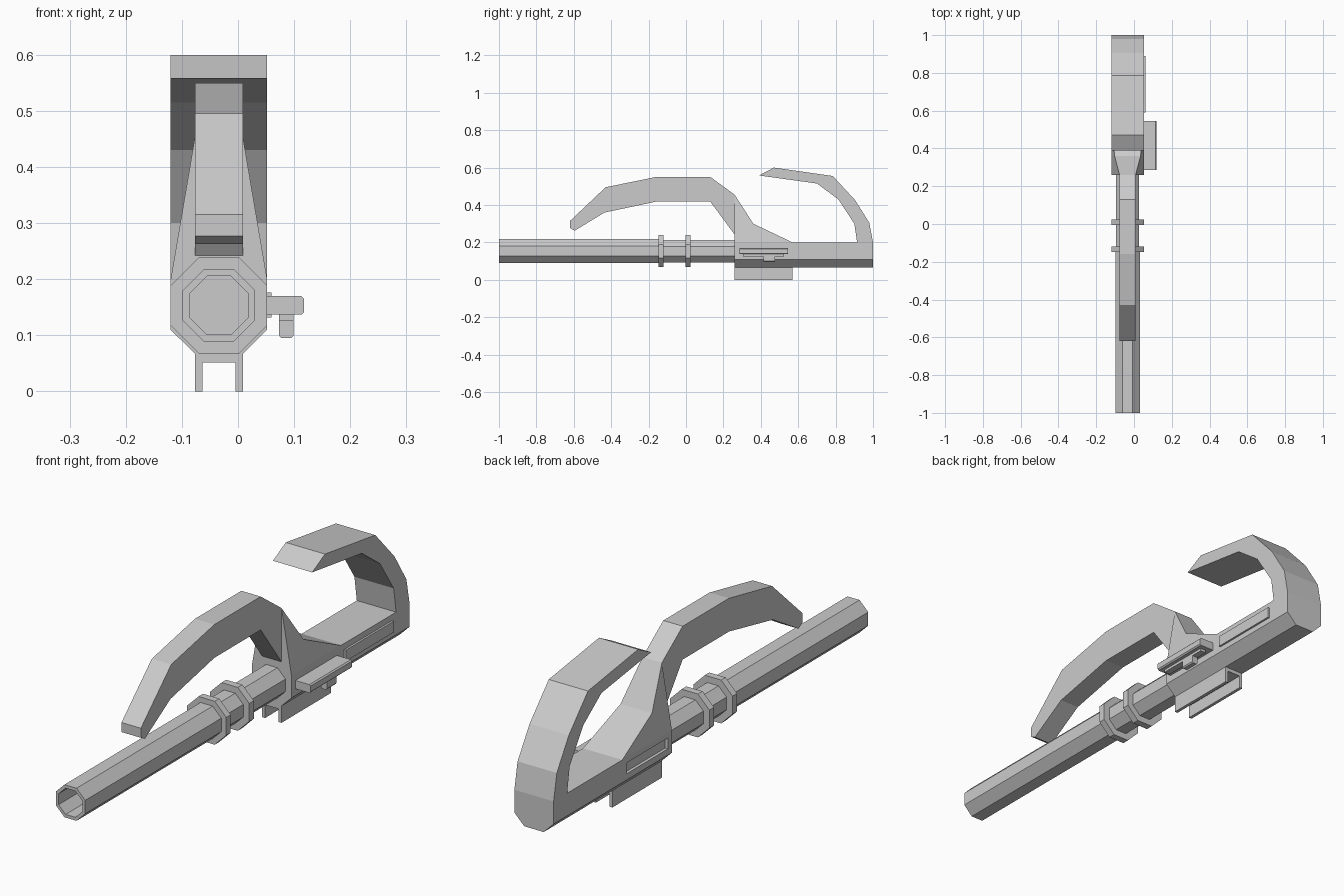
import bpy, bmesh, math

if "Cube" in bpy.data.objects:
    bpy.data.objects.remove(bpy.data.objects["Cube"])

CX = -0.034   # centre line of the barrel and body
CZ = 0.1535   # barrel axis height
W = 0.086     # body half width
N = 0.0425    # arm half width


def finish(name, bm):
    bmesh.ops.recalc_face_normals(bm, faces=bm.faces)
    me = bpy.data.meshes.new(name)
    bm.to_mesh(me)
    bm.free()
    ob = bpy.data.objects.new(name, me)
    bpy.context.collection.objects.link(ob)
    return ob


def loft(name, a, b):
    """Closed solid between two matching outlines."""
    bm = bmesh.new()
    va = [bm.verts.new(p) for p in a]
    vb = [bm.verts.new(p) for p in b]
    n = len(a)
    bm.faces.new(va)
    bm.faces.new(vb[::-1])
    for i in range(n):
        j = (i + 1) % n
        bm.faces.new((va[i], va[j], vb[j], vb[i]))
    return finish(name, bm)


def side_profile(name, pts, half):
    """Side (y, z) outline, mirrored about the centre line; half(z) is the half width."""
    return loft(name, [(CX - half(z), y, z) for y, z in pts],
                [(CX + half(z), y, z) for y, z in pts])


def front_profile(name, pts, y0, y1):
    """Front (x, z) outline extruded along y."""
    return loft(name, [(x, y0, z) for x, z in pts], [(x, y1, z) for x, z in pts])


def box(name, x0, x1, y0, y1, z0, z1):
    return front_profile(name, [(x0, z0), (x1, z0), (x1, z1), (x0, z1)], y0, y1)


def octagon(r):
    R = r / math.cos(math.pi / 8)
    return [(CX + R * math.cos((k + 0.5) * math.pi / 4),
             CZ + R * math.sin((k + 0.5) * math.pi / 4)) for k in range(8)]


def tube(name, r_out, r_in, y0, y1):
    bm = bmesh.new()
    loops = [[bm.verts.new((x, y, z)) for x, z in octagon(r)]
             for r, y in ((r_out, y0), (r_out, y1), (r_in, y1), (r_in, y0))]
    for a, b in zip(loops, loops[1:] + loops[:1]):
        for i in range(8):
            j = (i + 1) % 8
            bm.faces.new((a[i], a[j], b[j], b[i]))
    return finish(name, bm)


# Barrel, thinner rear section and two collar rings
tube("barrel", 0.0645, 0.052, -1.0, -0.13)
tube("barrel_rear", 0.060, 0.052, -0.13, 0.26)
tube("collar_front", W, 0.058, -0.148, -0.12)
tube("collar_rear", W, 0.058, -0.004, 0.025)

# Body with chamfered underside
body = front_profile("body", [(CX - W, 0.2), (CX - W, 0.11), (CX - N, 0.067),
                              (CX + N, 0.067), (CX + W, 0.11), (CX + W, 0.2)], 0.26, 1.0)

# Recessed slot in the left side of the body
cutter = box("slot_cutter", CX - W - 0.02, CX - W + 0.012, 0.285, 0.545, 0.135, 0.178)
cutter.hide_render = True
cutter.hide_viewport = True
cutter.display_type = 'WIRE'
mod = body.modifiers.new("slot", 'BOOLEAN')
mod.operation = 'DIFFERENCE'
mod.object = cutter
mod.solver = 'EXACT'

# Rear hook
side_profile("rear_hook", [(0.915, 0.2), (0.9, 0.3), (0.815, 0.43), (0.70, 0.515), (0.39, 0.558),
                           (0.47, 0.6), (0.785, 0.555), (0.905, 0.425), (0.98, 0.305), (1.0, 0.2)],
             lambda z: W)

# Tapered fin that carries the front arm
side_profile("fin", [(0.26, 0.2), (0.26, 0.455), (0.36, 0.3), (0.57, 0.2)],
             lambda z: W + (N - W) * (z - 0.2) / 0.255)

# Front arm
side_profile("front_arm", [(0.26, 0.455), (0.13, 0.55), (-0.16, 0.55), (-0.43, 0.495),
                           (-0.62, 0.315), (-0.62, 0.277), (-0.595, 0.263), (-0.435, 0.36),
                           (-0.16, 0.418), (0.13, 0.418), (0.26, 0.242)],
             lambda z: N)

# Channel bracket underneath
T = 0.013
front_profile("bracket", [(CX - N, 0.067), (CX - N, 0), (CX - N + T, 0), (CX - N + T, 0.052),
                          (CX + N - T, 0.052), (CX + N - T, 0), (CX + N, 0), (CX + N, 0.067)],
              0.26, 0.57)

# Raised panel on the right side
box("side_panel", 0.05, 0.06, 0.59, 0.89, 0.132, 0.176)

# Side handle: plate with rounded outer edges, rail and stem below it
front_profile("side_handle", [(0.05, 0.137), (0.113, 0.137), (0.118, 0.142),
                              (0.118, 0.165), (0.113, 0.17), (0.05, 0.17)], 0.285, 0.545)
box("handle_rail", 0.073, 0.099, 0.305, 0.525, 0.126, 0.138)
front_profile("handle_stem", [(0.073, 0.13), (0.073, 0.1), (0.077, 0.095),
                              (0.095, 0.095), (0.099, 0.1), (0.099, 0.13)], 0.415, 0.475)
